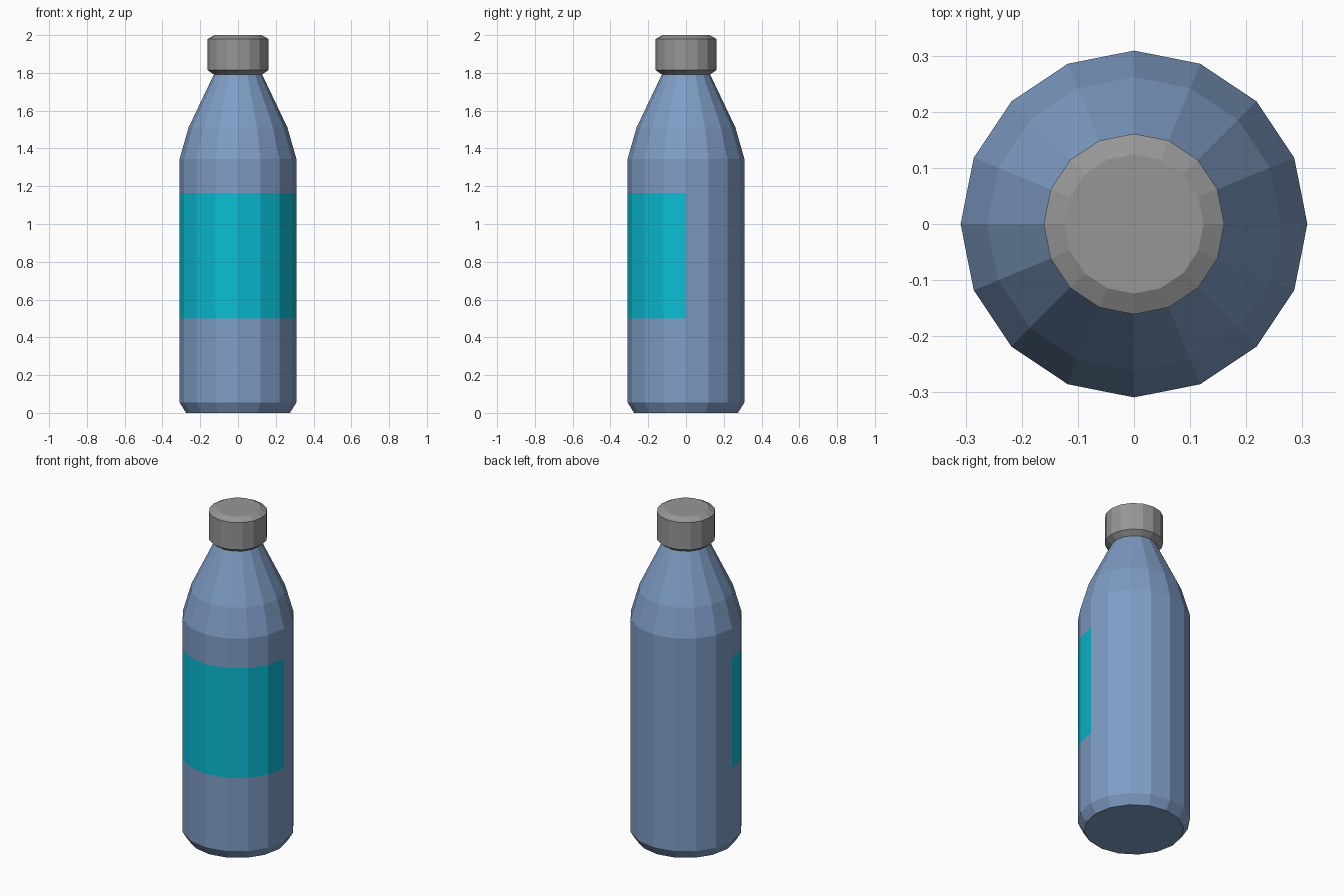
import bpy
import bmesh
import math

cube = bpy.data.objects.get("Cube")
if cube:
    bpy.data.objects.remove(cube, do_unlink=True)

SIDES = 16


def make_material(name, rgb):
    mat = bpy.data.materials.new(name)
    mat.use_nodes = True
    mat.diffuse_color = (*rgb, 1)
    mat.node_tree.nodes["Principled BSDF"].inputs["Base Color"].default_value = (*rgb, 1)
    return mat


def lathe(name, profile, materials):
    """Revolve (radius, height) points about z and close both ends."""
    bm = bmesh.new()
    rings = []
    for radius, z in profile:
        angles = [math.tau * i / SIDES for i in range(SIDES)]
        rings.append([bm.verts.new((radius * math.cos(a), radius * math.sin(a), z))
                      for a in angles])
    for low, high in zip(rings, rings[1:]):
        for i in range(SIDES):
            j = (i + 1) % SIDES
            bm.faces.new((low[i], low[j], high[j], high[i]))
    bm.faces.new(rings[0][::-1])
    bm.faces.new(rings[-1])
    mesh = bpy.data.meshes.new(name)
    bm.to_mesh(mesh)
    bm.free()
    for mat in materials:
        mesh.materials.append(mat)
    obj = bpy.data.objects.new(name, mesh)
    bpy.context.collection.objects.link(obj)
    return obj


blue = make_material("bottle_blue", (0.212, 0.337, 0.56))
teal = make_material("label_teal", (0.003, 0.5, 0.65))
grey = make_material("cap_grey", (0.305, 0.305, 0.305))

# Bottle body with a bevelled foot, straight wall and tapering shoulder
LABEL_LOW, LABEL_HIGH = 0.5, 1.165
body = lathe("bottle_body", [
    (0.275, 0), (0.309, 0.055), (0.309, LABEL_LOW), (0.309, LABEL_HIGH),
    (0.309, 1.345), (0.262, 1.51), (0.126, 1.795),
], [blue, teal])

# Label wraps the front half of the straight wall
for face in body.data.polygons:
    if LABEL_LOW < face.center.z < LABEL_HIGH and face.normal.y < -0.01:
        face.material_index = 1

# Screw cap with bevelled rims
lathe("bottle_cap", [
    (0.127, 1.79), (0.161, 1.815), (0.161, 1.98), (0.124, 2.0),
], [grey])
